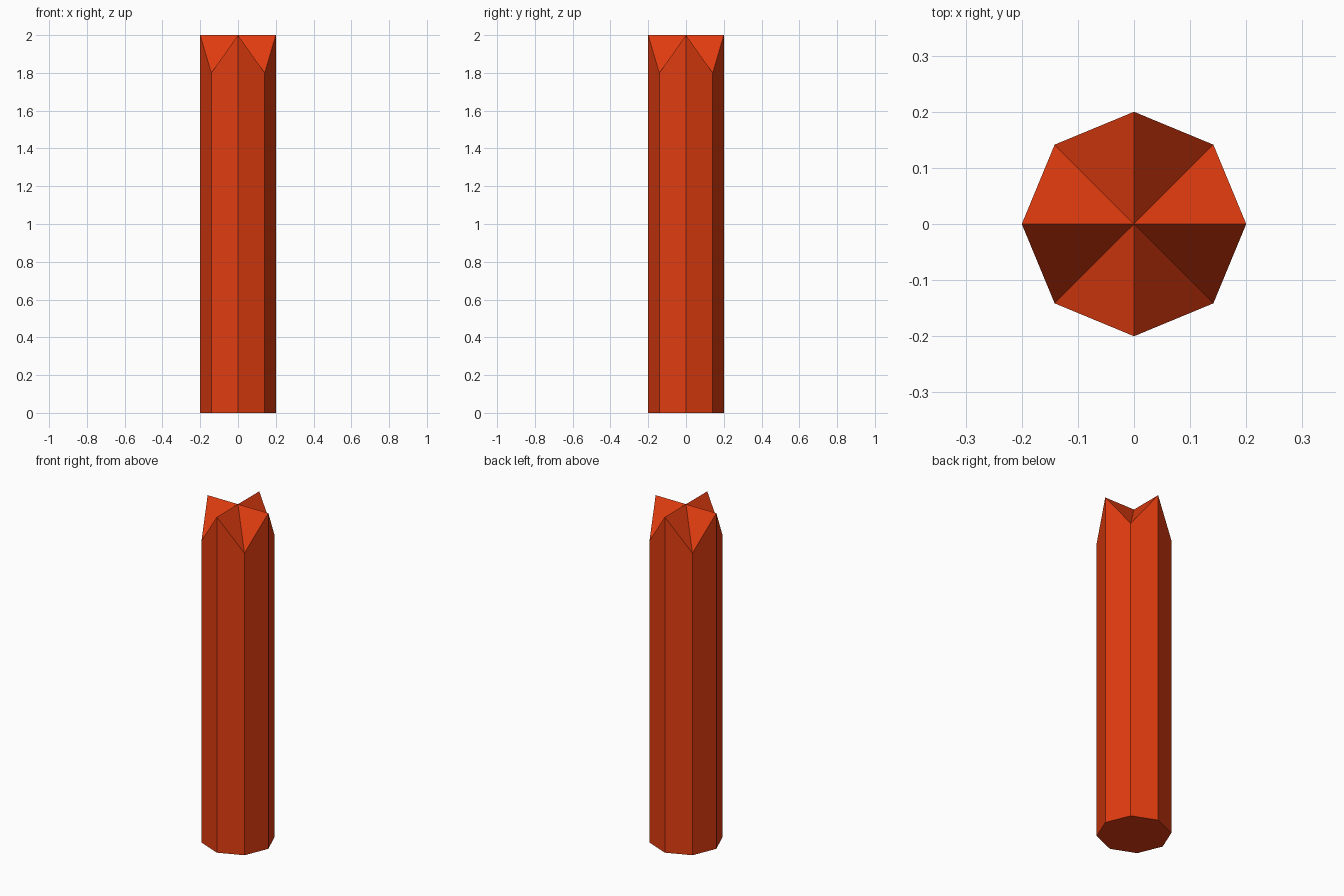
import bpy, bmesh
from math import cos, sin, pi

if "Cube" in bpy.data.objects:
    bpy.data.objects.remove(bpy.data.objects["Cube"])

SIDES, RADIUS, HEIGHT, NOTCH = 8, 0.2, 2.0, 0.2

bm = bmesh.new()

# Octagonal base ring and zigzag crown ring (notches on the diagonals)
bottom, top = [], []
for i in range(SIDES):
    a = 2 * pi * i / SIDES
    x, y = RADIUS * cos(a), RADIUS * sin(a)
    bottom.append(bm.verts.new((x, y, 0)))
    top.append(bm.verts.new((x, y, HEIGHT - NOTCH * (i % 2))))
centre = bm.verts.new((0, 0, HEIGHT))

# Side walls, folded top fan and flat underside
for i in range(SIDES):
    j = (i + 1) % SIDES
    bm.faces.new((bottom[i], bottom[j], top[j], top[i]))
    bm.faces.new((top[i], top[j], centre))
bm.faces.new(bottom[::-1])

mesh = bpy.data.meshes.new("post")
bm.to_mesh(mesh)
bm.free()

# Orange-red finish
mat = bpy.data.materials.new("orange_red")
mat.diffuse_color = (0.75, 0.045, 0.005, 1)
mat.use_nodes = True
mat.node_tree.nodes["Principled BSDF"].inputs["Base Color"].default_value = mat.diffuse_color
mesh.materials.append(mat)

post = bpy.data.objects.new("post", mesh)
bpy.context.collection.objects.link(post)
